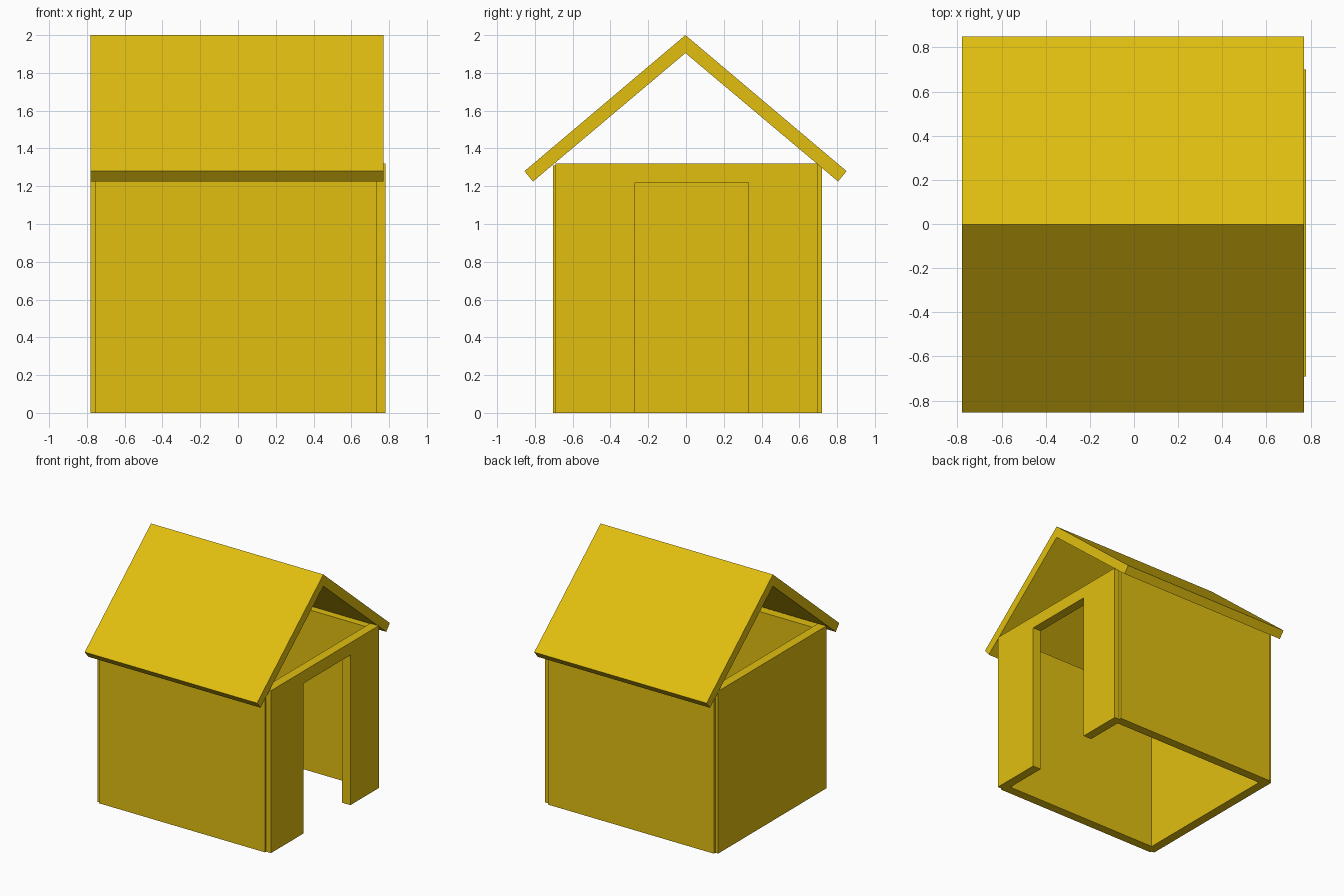
import bpy
import bmesh
from mathutils import Vector

cube = bpy.data.objects.get("Cube")
if cube:
    bpy.data.objects.remove(cube, do_unlink=True)

yellow = bpy.data.materials.new("mustard yellow")
yellow.use_nodes = True
color = (0.75, 0.52, 0.005, 1)
yellow.diffuse_color = color
yellow.node_tree.nodes["Principled BSDF"].inputs["Base Color"].default_value = color


def panel(name, outline, start, end, axis):
    """Extrude a flat outline along x or y, from start to end."""
    def place(a, z):
        return (start, a, z) if axis == "x" else (a, start, z)

    depth = end - start
    shift = Vector((depth, 0, 0) if axis == "x" else (0, depth, 0))
    bm = bmesh.new()
    face = bm.faces.new([bm.verts.new(place(a, z)) for a, z in outline])
    grown = bmesh.ops.extrude_face_region(bm, geom=[face])
    moved = [g for g in grown["geom"] if isinstance(g, bmesh.types.BMVert)]
    bmesh.ops.translate(bm, verts=moved, vec=shift)
    bmesh.ops.recalc_face_normals(bm, faces=bm.faces[:])
    mesh = bpy.data.meshes.new(name)
    bm.to_mesh(mesh)
    bm.free()
    mesh.materials.append(yellow)
    obj = bpy.data.objects.new(name, mesh)
    bpy.context.collection.objects.link(obj)
    return obj


def rectangle(low, high, top):
    return [(low, 0), (high, 0), (high, top), (low, top)]


wall_top = 1.32
door_top = 1.22
thick = 0.075

# Long walls under the eaves
long_wall = rectangle(-0.755, 0.735, 1.31)
panel("front_wall", long_wall, -0.705, -0.705 + thick, "y")
panel("back_wall", long_wall, 0.72 - thick, 0.72, "y")

# Gable-end walls: one solid, one with an open doorway
panel("right_wall", rectangle(-0.69, 0.70, wall_top), -0.78, -0.78 + thick, "x")
doorway = [(-0.69, 0), (-0.27, 0), (-0.27, door_top), (0.33, door_top),
           (0.33, 0), (0.70, 0), (0.70, wall_top), (-0.69, wall_top)]
panel("left_wall_with_doorway", doorway, 0.78 - thick, 0.78, "x")

# Pitched roof, open at both gables
ridge = -0.003
roof = [(ridge, 2.0), (0.85, 1.28), (0.805, 1.225), (ridge, 1.905),
        (-0.81, 1.225), (-0.855, 1.28)]
panel("roof", roof, -0.78, 0.77, "x")
